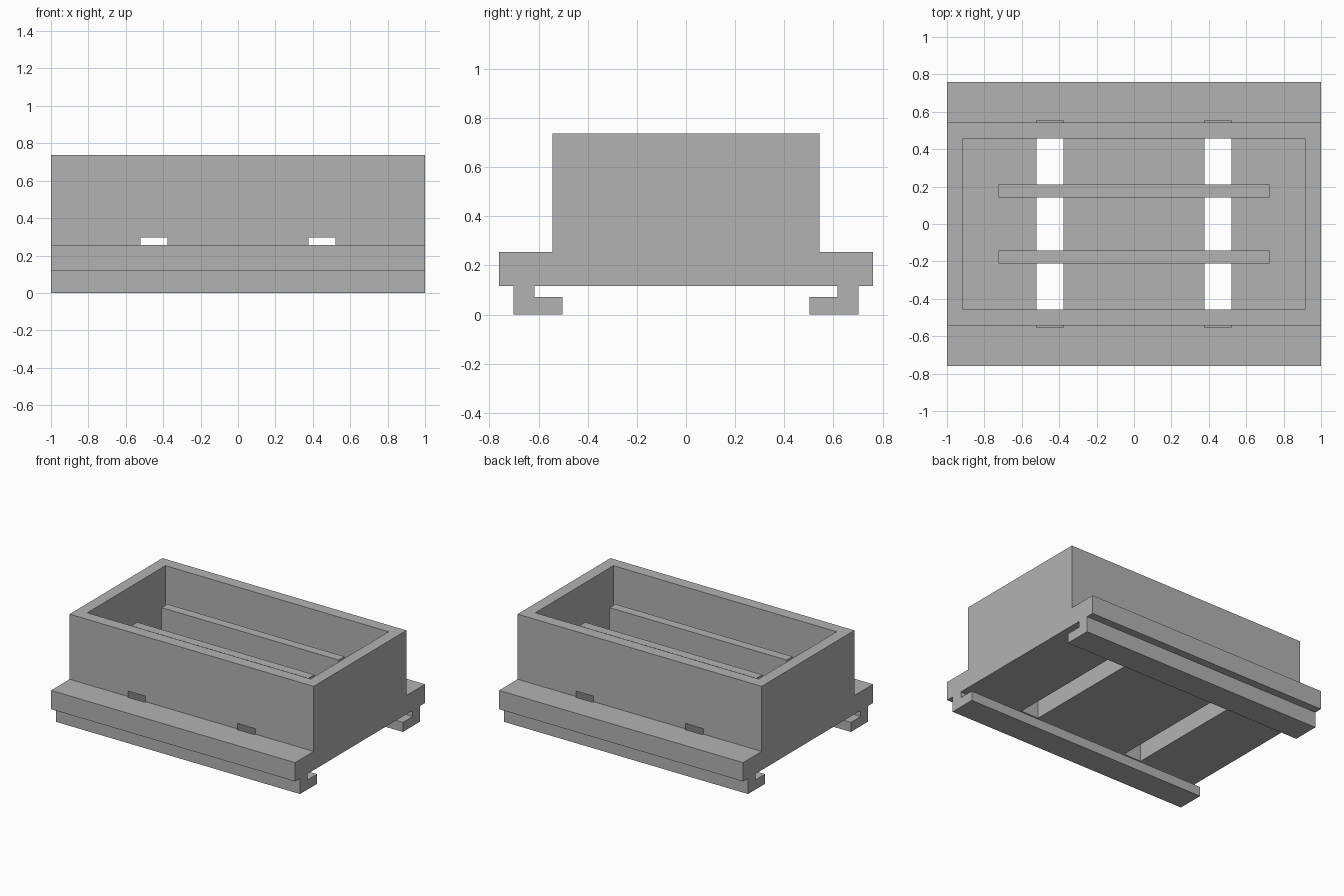
import bpy
import bmesh

cube = bpy.data.objects.get("Cube")
if cube:
    bpy.data.objects.remove(cube, do_unlink=True)

grey = bpy.data.materials.new("plain_grey")
grey.use_nodes = True
colour = (0.45, 0.45, 0.45, 1)
grey.diffuse_color = colour
grey.node_tree.nodes["Principled BSDF"].inputs["Base Color"].default_value = colour


def add_object(name, bm):
    bmesh.ops.recalc_face_normals(bm, faces=bm.faces)
    mesh = bpy.data.meshes.new(name)
    bm.to_mesh(mesh)
    bm.free()
    mesh.materials.append(grey)
    obj = bpy.data.objects.new(name, mesh)
    bpy.context.collection.objects.link(obj)
    return obj


def box(name, x0, x1, y0, y1, z0, z1):
    bm = bmesh.new()
    bmesh.ops.create_cube(bm, size=1)
    for v in bm.verts:
        v.co.x = x1 if v.co.x > 0 else x0
        v.co.y = y1 if v.co.y > 0 else y0
        v.co.z = z1 if v.co.z > 0 else z0
    return add_object(name, bm)


def cut(target, cutter):
    mod = target.modifiers.new("cut", 'BOOLEAN')
    mod.operation = 'DIFFERENCE'
    mod.solver = 'EXACT'
    mod.object = cutter
    bpy.context.view_layer.objects.active = target
    bpy.ops.object.modifier_apply(modifier=mod.name)


# Body: half cross-section with ledge and hooked rail, mirrored and run along x
half = [(0.543, 0.737), (0.543, 0.255), (0.76, 0.255), (0.76, 0.116), (0.702, 0.116),
        (0.702, 0), (0.502, 0), (0.502, 0.071), (0.617, 0.071), (0.617, 0.116)]
profile = half + [(-y, z) for y, z in reversed(half)]
bm = bmesh.new()
face = bm.faces.new([bm.verts.new((-1, y, z)) for y, z in profile])
run = bmesh.ops.extrude_face_region(bm, geom=[face], use_keep_orig=True)
for v in run["geom"]:
    if isinstance(v, bmesh.types.BMVert):
        v.co.x = 1
body = add_object("box_body_with_rails", bm)

# Open cavity
cavity = box("cavity_cutter", -0.915, 0.915, -0.457, 0.457, 0.255, 1)
cut(body, cavity)

# Two upright ribs standing on the floor
ribs = [box("front_rib", -0.725, 0.725, -0.21, -0.142, 0.25, 0.597),
        box("back_rib", -0.725, 0.725, 0.142, 0.21, 0.25, 0.597)]

# Strap slots running through floor, walls and rib feet
slots = [box("slot_cutter", min(a, b), max(a, b), -0.553, 0.553, 0.09, 0.295)
         for a, b in ((-0.522, -0.377), (0.377, 0.522))]
for slot in slots:
    for part in [body] + ribs:
        cut(part, slot)

for cutter in [cavity] + slots:
    bpy.data.objects.remove(cutter, do_unlink=True)
